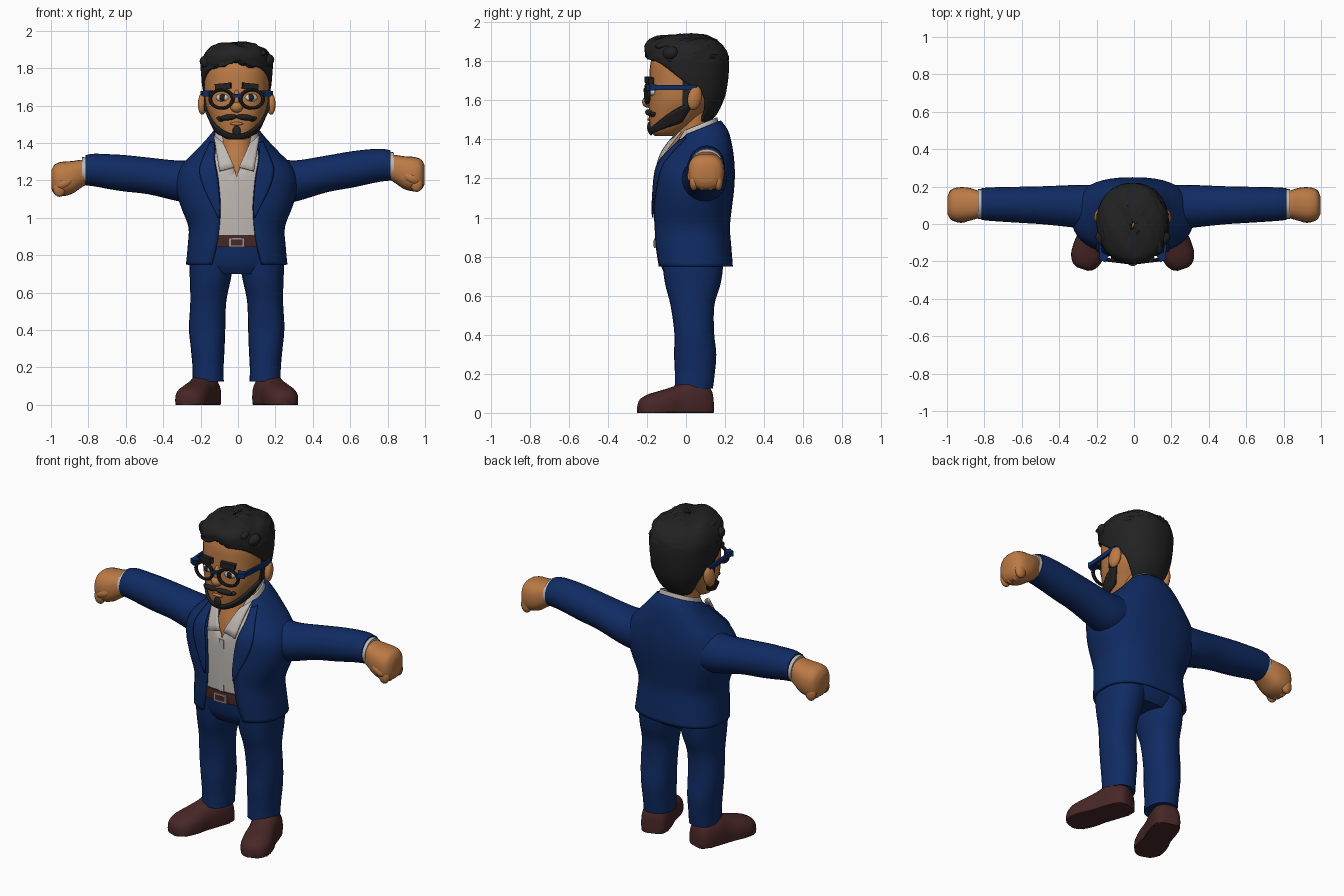
import bpy, bmesh, math, random
from mathutils import Vector, Matrix, Euler

if "Cube" in bpy.data.objects:
    bpy.data.objects.remove(bpy.data.objects["Cube"])

random.seed(4)


def material(name, rgb):
    m = bpy.data.materials.new(name)
    m.diffuse_color = (*rgb, 1)
    m.use_nodes = True
    m.node_tree.nodes["Principled BSDF"].inputs["Base Color"].default_value = m.diffuse_color
    return m


NAVY = material("navy cloth", (0.005, 0.024, 0.125))
SKIN = material("skin", (0.50, 0.195, 0.06))
HAIR = material("black hair", (0.016, 0.016, 0.016))
SHIRT = material("off white cloth", (0.52, 0.48, 0.45))
SHOE = material("brown leather", (0.065, 0.02, 0.02))
LINING = material("dark lining", (0.012, 0.010, 0.008))
METAL = material("buckle metal", (0.35, 0.30, 0.27))
EYE = material("eye white", (0.65, 0.6, 0.55))


def make(name, verts, faces, mats, fix=False):
    me = bpy.data.meshes.new(name)
    me.from_pydata([tuple(v) for v in verts], [], faces)
    bm = bmesh.new()
    bm.from_mesh(me)
    bmesh.ops.remove_doubles(bm, verts=bm.verts, dist=0.0004)
    if fix:
        bmesh.ops.recalc_face_normals(bm, faces=bm.faces)
    bm.to_mesh(me)
    bm.free()
    for m in mats:
        me.materials.append(m)
    ob = bpy.data.objects.new(name, me)
    bpy.context.collection.objects.link(ob)
    return ob


def solidify(ob, t, offset=-1, inner=0):
    m = ob.modifiers.new("thickness", 'SOLIDIFY')
    m.thickness, m.offset, m.material_offset = t, offset, inner
    return ob


def smooth_rings(rings, k=4):
    """Catmull-Rom interpolation of section parameters."""
    out, n = [], len(rings)
    for i in range(n - 1):
        a, b, c, d = (rings[min(max(i + j, 0), n - 1)] for j in (-1, 0, 1, 2))
        for s in range(k):
            t = s / k
            out.append(tuple(0.5 * (2 * q + (r - p) * t + (2 * p - 5 * q + 4 * r - u) * t * t
                       + (3 * q - p - 3 * r + u) * t ** 3) for p, q, r, u in zip(a, b, c, d)))
    return out + [rings[-1]]


def point(r, t, e, grow=0.0):
    """Point on a section (z, half width, front y, back y, opening, tilt); t = 0 faces front."""
    z, w, yf, yb = r[:4]
    tilt = r[5] if len(r) > 5 else 0
    f = lambda v: math.copysign(abs(v) ** e, v)
    y = -f(math.cos(t)) * ((yb - yf) / 2 + grow)
    return Vector(((w + grow) * f(math.sin(t)), (yf + yb) / 2 + y, z + tilt * y))


def at(rings, z):
    for a, b in zip(rings, rings[1:]):
        if z <= b[0]:
            k = max(0, (z - a[0]) / (b[0] - a[0]))
            return tuple(p + (q - p) * k for p, q in zip(a, b))
    return rings[-1]


def gap_angle(r, e):
    return math.asin(min(1, max(0, r[4]) / r[1]) ** (1 / e))


def loft(name, rings, mat, e=1.0, n=28, place=None):
    """Closed tube through sections with end caps."""
    rows = smooth_rings(rings)
    verts = [point(r, 2 * math.pi * j / n, e) for r in rows for j in range(n)]
    faces = [(i * n + j, i * n + (j + 1) % n, (i + 1) * n + (j + 1) % n, (i + 1) * n + j)
             for i in range(len(rows) - 1) for j in range(n)]
    faces += [tuple(reversed(range(n))), tuple(range(len(verts) - n, len(verts)))]
    return make(name, [place(v) for v in verts] if place else verts, faces, [mat], True)


def patch(name, fn, nu, nv, mats):
    verts = [fn(j / nu, i / nv) for i in range(nv + 1) for j in range(nu + 1)]
    q = nu + 1
    faces = [(i * q + j, i * q + j + 1, (i + 1) * q + j + 1, (i + 1) * q + j)
             for i in range(nv) for j in range(nu)]
    return make(name, verts, faces, mats)


def shell(name, rows, mats, angle, e, n=40):
    """Wrap that is open at the front by an angle set per section."""
    m = len(rows) - 1

    def fn(u, v):
        r = rows[round(v * m)]
        a = angle(r)
        return point(r, a + u * (2 * math.pi - 2 * a), e)
    return patch(name, fn, n, m, mats)


def ball(name, loc, size, mat, rot=(0, 0, 0)):
    bm = bmesh.new()
    mtx = Matrix.Translation(loc) @ Euler(rot).to_matrix().to_4x4() @ Matrix.Diagonal((*size, 1))
    bmesh.ops.create_uvsphere(bm, u_segments=16, v_segments=10, radius=1, matrix=mtx)
    me = bpy.data.meshes.new(name)
    bm.to_mesh(me)
    bm.free()
    me.materials.append(mat)
    ob = bpy.data.objects.new(name, me)
    bpy.context.collection.objects.link(ob)
    return ob


def box(name, loc, size, mat, rot=(0, 0, 0)):
    rm = Euler(rot).to_matrix()
    v = [Vector(loc) + rm @ Vector((x * size[0], y * size[1], z * size[2])) / 2
         for x in (-1, 1) for y in (-1, 1) for z in (-1, 1)]
    f = [(0, 1, 3, 2), (4, 6, 7, 5), (0, 4, 5, 1), (2, 3, 7, 6), (0, 2, 6, 4), (1, 5, 7, 3)]
    return make(name, v, f, [mat], True)


# Jacket: open wrap with lining and lapels
JE = 0.82
jacket = smooth_rings([
    (.75, .272, -.155, .24, .135, 0), (.85, .262, -.165, .232, .11, 0), (.95, .258, -.168, .225, .095, 0),
    (1.05, .295, -.17, .235, .088, 0), (1.13, .32, -.166, .245, .092, 0), (1.21, .325, -.16, .25, .10, 0),
    (1.28, .295, -.148, .247, .11, .05), (1.35, .225, -.115, .235, .118, .15),
    (1.41, .165, -.075, .215, .115, .25), (1.455, .125, -.035, .178, .105, .4)])
solidify(shell("jacket", jacket, [NAVY, LINING], lambda r: gap_angle(r, JE), JE), .014, -1, 1)
for s in (-1, 1):
    def lapel(u, v, s=s):
        r = at(jacket, 1.0 + .43 * v)
        width = .32 * math.sin(math.pi * min(1, v * 1.15 + .02) * .62) + .01
        return point(r, s * (gap_angle(r, JE) + u * width), JE, .007)
    solidify(patch("lapel", lapel, 5, 16, [NAVY]), .008, 0)

# Shirt, collar and belt
shirt = smooth_rings([
    (.87, .235, -.147, .2, 0, 0), (1.05, .25, -.15, .2, 0, 0), (1.22, .25, -.146, .2, 0, 0),
    (1.30, .2, -.128, .2, .04, 0), (1.38, .14, -.092, .19, .065, .2),
    (1.44, .118, -.05, .168, .07, .4), (1.475, .108, -.03, .16, .075, .4)])
solidify(shell("shirt", shirt, [SHIRT], lambda r: gap_angle(r, .8), .8), .008)
for s in (-1, 1):
    corners = [Vector((s * x, y, z)) for x, y, z in
               ((.012, -.145, 1.27), (.092, -.152, 1.25), (.07, -.075, 1.40), (.122, -.025, 1.44))]

    def wing(u, v, c=corners):
        return c[0].lerp(c[1], u).lerp(c[2].lerp(c[3], u), v) + Vector((0, -.012 * math.sin(math.pi * v), 0))
    solidify(patch("shirt_collar", wing, 4, 5, [SHIRT]), .012, 0)
box("shirt_placket", (0, -.15, 1.06), (.03, .006, .32), SHIRT)
loft("belt", [(.843, .235, -.156, .2), (.875, .235, -.158, .2), (.908, .235, -.156, .2)], SHOE, .8)
box("buckle", (0, -.158, .868), (.085, .012, .05), METAL)
box("buckle_inset", (0, -.161, .868), (.062, .01, .03), SHOE)

# Trousers
loft("trouser_hips", [(.70, .18, -.10, .16), (.76, .235, -.13, .19), (.87, .235, -.145, .2)], NAVY, .85)
legs = [(.125, .152, .083, .04, .098), (.2, .153, .083, .045, .102), (.3, .155, .09, .047, .108),
        (.41, .158, .097, .042, .102), (.55, .152, .096, .033, .112), (.66, .142, .108, .035, .142),
        (.76, .134, .118, .035, .155), (.85, .12, .11, .03, .155)]
for s in (-1, 1):
    rings = [(z, rx, cy - ry, cy + ry, cx) for z, cx, rx, cy, ry in legs]
    dense = smooth_rings(rings)
    loft("trouser_leg", rings, NAVY, .9, 24,
         lambda v: v + Vector((s * at(dense, v.z)[4], 0, 0)))

# Shoes: lofted heel to toe, turned outward, flat underneath
shoe = [(0, .04, .09), (.015, .066, .13), (.06, .08, .155), (.13, .082, .16), (.19, .08, .14),
        (.26, .088, .118), (.33, .084, .098), (.375, .06, .075), (.392, .03, .05)]
for s in (-1, 1):
    turn = Matrix.Rotation(s * math.radians(19), 3, 'Z')
    loft("shoe", [(d, w, -h, h * .45) for d, w, h in shoe], SHOE, .8, 24,
         lambda v: turn @ Vector((v.x, -v.z, max(0, -v.y))) + Vector((s * .142, .13, 0)))
    box("shoe_sole", turn @ Vector((0, -.2, .012)) + Vector((s * .142, .13, 0)), (.15, .3, .024), SHOE,
        (0, 0, s * math.radians(19)))

# Arms: (distance from centre, y, z, y radius, z radius)
sleeve = [(.16, .09, 1.21, .115, .11), (.25, .09, 1.195, .118, .115), (.33, .095, 1.20, .113, .108),
          (.48, .10, 1.23, .102, .098), (.62, .103, 1.25, .096, .097), (.76, .106, 1.268, .09, .088),
          (.815, .107, 1.267, .085, .081)]
cuff = [(.79, .107, 1.266, .081, .077), (.834, .107, 1.262, .079, .075)]
fist = [(.80, .105, 1.26, .062, .062), (.84, .105, 1.248, .076, .075), (.89, .105, 1.228, .09, .088),
        (.945, .103, 1.22, .092, .092), (.98, .102, 1.218, .078, .08), (.998, .10, 1.218, .045, .05)]
for s in (-1, 1):
    lift = lambda d: s * .013 * min(1, max(0, (d - .3) / .4))
    for name, data, mat, e in (("sleeve", sleeve, NAVY, 1), ("shirt_cuff", cuff, SHIRT, 1), ("fist", fist, SKIN, .8)):
        rings = [(d, rz, cy - ry, cy + ry, cz) for d, cy, cz, ry, rz in data]
        dense = smooth_rings(rings)
        loft(name, rings, mat, e, 24,
             lambda v: Vector((s * v.z, v.y, v.x + at(dense, v.z)[4] + lift(v.z))))
    ball("fist_thumb", (s * .925, .03, 1.20 + lift(1)), (.05, .024, .027), SKIN, (0, s * .5, 0))
    for k in range(4):
        ball("fist_finger", (s * .955, .04 + k * .042, 1.17 + lift(1)), (.034, .023, .045), SKIN)

# Neck and head
loft("neck", [(1.2, .1, -.12, .1), (1.3, .1, -.105, .11), (1.38, .09, -.08, .12),
              (1.46, .088, -.06, .12), (1.56, .09, -.06, .13)], SKIN)
HE = .88
face = [(1.418, .045, -.16, -.07), (1.435, .078, -.176, -.03), (1.47, .108, -.184, .03), (1.53, .137, -.19, .09),
        (1.6, .165, -.19, .15), (1.7, .174, -.188, .18), (1.8, .172, -.18, .18), (1.87, .145, -.14, .15),
        (1.9, .08, -.08, .08)]
loft("head", face, SKIN, HE, 32)
head = smooth_rings(face)
ball("nose", (0, -.193, 1.592), (.034, .032, .03), SKIN)
ball("nose_bridge", (0, -.185, 1.635), (.018, .026, .05), SKIN)
ball("lower_lip", (0, -.186, 1.503), (.035, .012, .009), SKIN)

# Hair: wrap open around the face, with rippled crown and swept locks
hair = smooth_rings([
    (1.49, .075, -.01, .125, 105), (1.54, .125, -.06, .165, 112), (1.62, .165, -.13, .2, 108),
    (1.70, .184, -.18, .215, 82), (1.76, .19, -.195, .22, 62), (1.80, .193, -.203, .22, 42),
    (1.835, .19, -.21, .215, 0), (1.875, .175, -.212, .195, 0), (1.91, .14, -.185, .155, 0),
    (1.93, .085, -.12, .1, 0), (1.938, .01, -.03, .01, 0)])
wrap = shell("hair", hair, [HAIR], lambda r: math.radians(max(0, r[4])), .92)
for v in wrap.data.vertices:
    if v.co.z > 1.8:
        v.co.z += .006 * math.sin(40 * v.co.x + 25 * v.co.y)
        v.co += Vector([random.uniform(-.003, .003)] * 3)
solidify(wrap, .02)
for k in range(9):
    u = k / 4 - 1
    ball("hair_lock", (.155 * u, -.165 + .085 * u * u, 1.853 + .012 * math.sin(5 * k) - .022 * u * u),
         (.038, .05, .036), HAIR, (.3, .35, -.9 * u))
for k in range(7):
    ball("crown_lock", (-.12 + .04 * k, -.08, 1.905 - .35 * (-.12 + .04 * k) ** 2 * 4),
         (.028, .085, .022), HAIR, (.1, 0, .35))

# Beard along the jaw, moustache and chin tuft
def jaw(u, v):
    k = 2 * u - 1
    z = 1.424 + .066 * k * k + v * (.022 + .10 * k * k)
    return point(at(head, z), k * math.radians(108), HE, .008)


solidify(patch("beard", jaw, 32, 5, [HAIR]), .014, 0)
ball("chin_tuft", (0, -.185, 1.463), (.022, .014, .03), HAIR)
for s in (-1, 1):
    ball("moustache", (s * .045, -.189, 1.537), (.05, .017, .016), HAIR, (0, s * .12, s * .25))
    ball("moustache_tip", (s * .088, -.17, 1.528), (.022, .013, .012), HAIR, (0, s * -.3, s * .5))
    ball("ear", (s * .182, .045, 1.612), (.024, .038, .062), SKIN, (-.2, 0, s * .3))
    box("sideburn", (s * .168, 0, 1.64), (.016, .035, .13), HAIR)
    # Eyes, brows and glasses
    ball("eye", (s * .077, -.172, 1.643), (.036, .016, .021), EYE, (0, 0, s * .3))
    ball("iris", (s * .075, -.183, 1.644), (.018, .009, .019), HAIR)
    box("eyebrow", (s * .072, -.188, 1.703), (.085, .028, .032), HAIR, (0, s * .1, s * .25))
    bpy.ops.mesh.primitive_torus_add(major_segments=28, minor_segments=8, major_radius=.058, minor_radius=.01,
                                     location=(s * .081, -.198, 1.635), rotation=(math.pi / 2, 0, s * .12))
    rim = bpy.context.object
    rim.name, rim.scale = "glasses_rim", (1.05, .84, 1)
    rim.data.materials.append(HAIR)
    box("glasses_hinge", (s * .155, -.178, 1.665), (.04, .04, .03), NAVY, (0, 0, s * .5))
    box("glasses_temple", (s * .178, -.06, 1.666), (.014, .23, .026), NAVY, (0, 0, s * -.07))
box("glasses_bridge", (0, -.208, 1.652), (.045, .018, .018), NAVY)

# Body sits slightly off the arm span centre; smooth everything
for ob in bpy.context.scene.objects:
    if not ob.name.startswith(("sleeve", "shirt_cuff", "fist")):
        ob.location.x -= .007
    ob.select_set(True)
    bpy.context.view_layer.objects.active = ob
bpy.ops.object.shade_smooth_by_angle(angle=math.radians(40))
